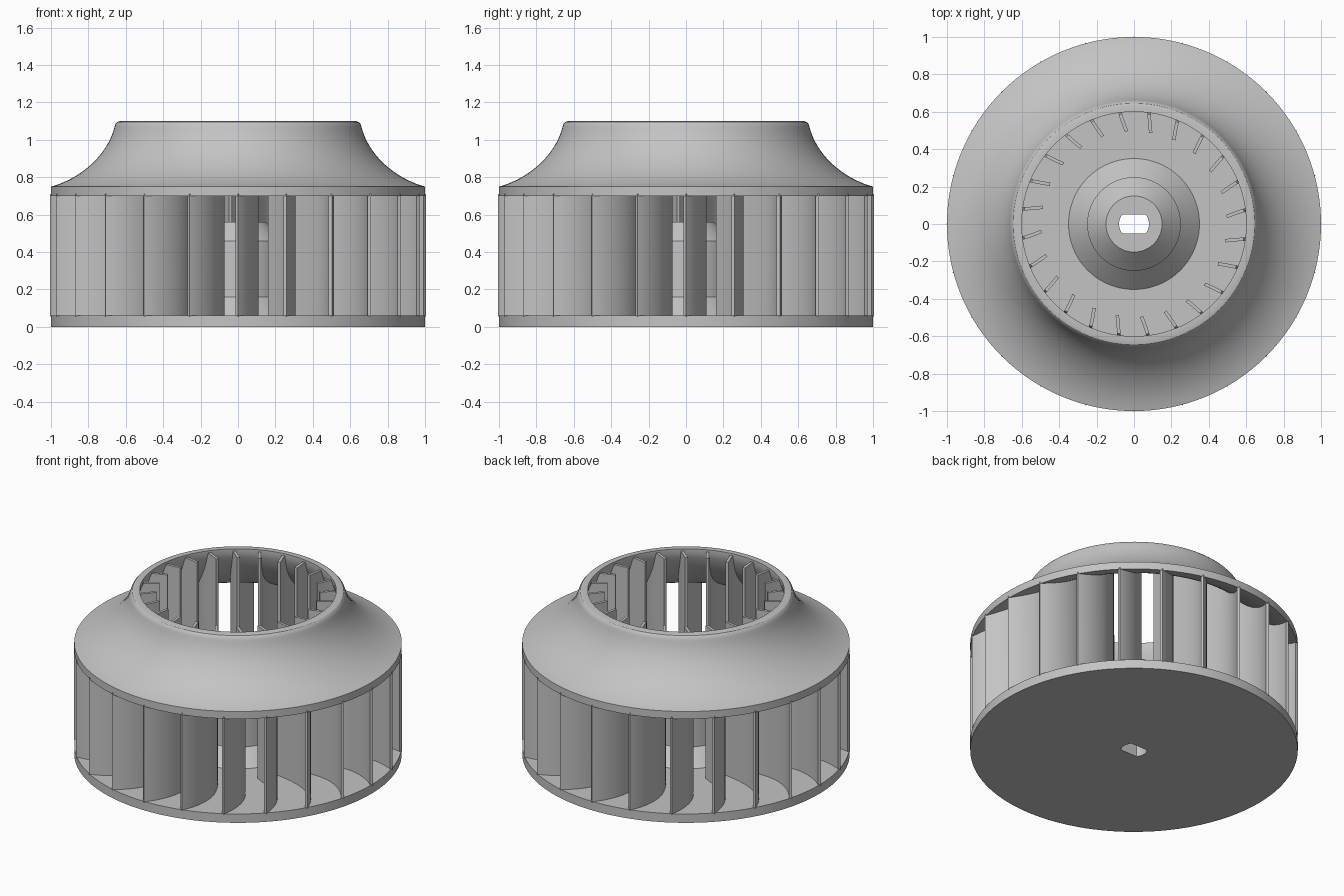
import bpy
import bmesh
from math import sin, cos, pi, radians, hypot
from mathutils import Vector, Matrix
from mathutils.geometry import interpolate_bezier

if "Cube" in bpy.data.objects:
    bpy.data.objects.remove(bpy.data.objects["Cube"], do_unlink=True)

GREY = (0.55, 0.55, 0.55, 1)
metal = bpy.data.materials.new("light_grey")
metal.use_nodes = True
metal.diffuse_color = GREY
metal.node_tree.nodes["Principled BSDF"].inputs["Base Color"].default_value = GREY

SEGMENTS = 128
BLADES = 24
SLOT = "slot"  # profile radius that follows the shaft hole


def finish(bm, name):
    bmesh.ops.recalc_face_normals(bm, faces=bm.faces)
    mesh = bpy.data.meshes.new(name)
    bm.to_mesh(mesh)
    bm.free()
    mesh.materials.append(metal)
    obj = bpy.data.objects.new(name, mesh)
    bpy.context.collection.objects.link(obj)
    bpy.ops.object.select_all(action="DESELECT")
    obj.select_set(True)
    bpy.context.view_layer.objects.active = obj
    bpy.ops.object.shade_smooth_by_angle(angle=radians(30))
    return obj


def slot_radius(angle):
    # round hole cut by two flats
    return min(0.08, 0.05 / max(abs(sin(angle)), 0.001))


def lathe(name, profile):
    bm = bmesh.new()
    rings = []
    for i in range(SEGMENTS):
        a = 2 * pi * i / SEGMENTS
        ring = []
        for r, z in profile:
            r = slot_radius(a) if r == SLOT else r
            ring.append(bm.verts.new((r * cos(a), r * sin(a), z)))
        rings.append(ring)
    count = len(profile)
    for i, ring in enumerate(rings):
        after = rings[(i + 1) % SEGMENTS]
        for j in range(count):
            k = (j + 1) % count
            bm.faces.new((ring[j], after[j], after[k], ring[k]))
    return finish(bm, name)


def bezier(points, steps):
    return [(p.x, p.y) for p in interpolate_bezier(*[Vector(p) for p in points], steps)]


# Back plate with chamfered hub and shaft slot
lathe("back_plate_and_hub", [
    (SLOT, 0), (1, 0), (1, 0.06), (0.35, 0.06), (0.25, 0.16),
    (0.25, 0.46), (0.15, 0.56), (SLOT, 0.56)])

# Flared shroud shell with rounded inlet rim
outside = bezier([(1, 0.75), (0.85, 0.79), (0.70, 0.91), (0.66, 1.07)], 20)
rim = [(0.655, 1.085), (0.645, 1.096), (0.63, 1.1), (0.6, 1.1)]
inside = bezier([(0.6, 1.07), (0.65, 0.88), (0.82, 0.74), (1, 0.70)], 20)
lathe("inlet_shroud", outside + rim + inside)


def blade_top(r):
    # blades fit under the shroud and rise through the inlet
    if r <= 0.6:
        return 1.09
    for (r0, z0), (r1, z1) in zip(inside, inside[1:]):
        if r <= r1:
            return z0 + (z1 - z0) * (r - r0) / (r1 - r0) + 0.01
    return 0.705


# Curved blades, repeated around the axis
path = (bezier([(-0.006, -0.998), (0.05, -0.94), (0.1, -0.84), (0.1, -0.74)], 12)
        + bezier([(0.1, -0.74), (0.1, -0.66), (0.07, -0.57), (0.04, -0.495)], 14)[1:])
HALF = 0.009
bm = bmesh.new()
for n in range(BLADES):
    turn = Matrix.Rotation(2 * pi * n / BLADES, 3, "Z")
    sections = []
    for i, (x, y) in enumerate(path):
        x0, y0 = path[max(i - 1, 0)]
        x1, y1 = path[min(i + 1, len(path) - 1)]
        length = hypot(x1 - x0, y1 - y0)
        nx, ny = HALF * (y0 - y1) / length, HALF * (x1 - x0) / length
        top = blade_top(hypot(x, y))
        corners = [(x + nx, y + ny, 0.055), (x - nx, y - ny, 0.055),
                   (x - nx, y - ny, top), (x + nx, y + ny, top)]
        sections.append([bm.verts.new(turn @ Vector(c)) for c in corners])
    for a, b in zip(sections, sections[1:]):
        for j in range(4):
            k = (j + 1) % 4
            bm.faces.new((a[j], b[j], b[k], a[k]))
    bm.faces.new(sections[0])
    bm.faces.new(reversed(sections[-1]))
finish(bm, "fan_blades")
